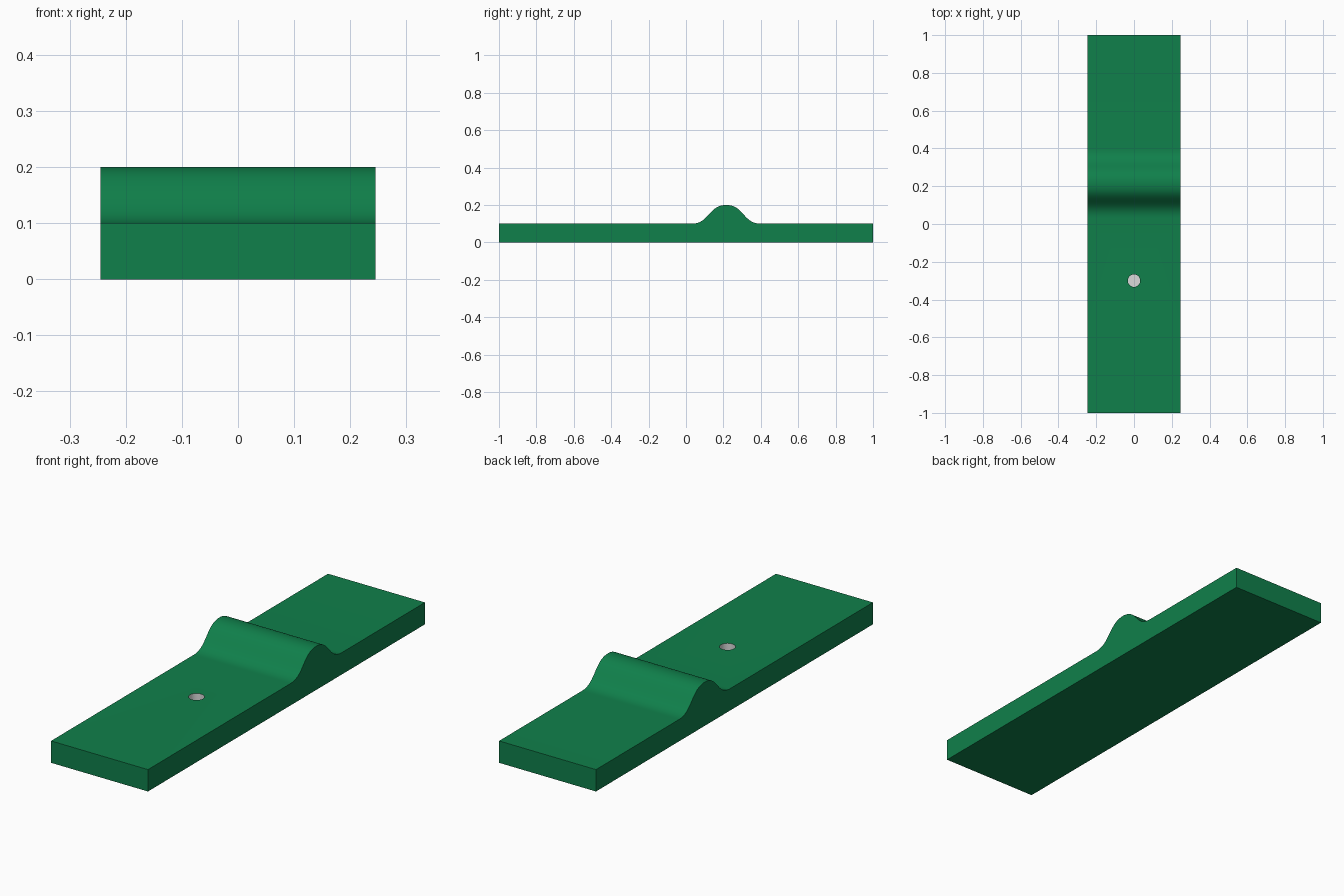
import bpy, bmesh, math

if "Cube" in bpy.data.objects:
    bpy.data.objects.remove(bpy.data.objects["Cube"])

W = 0.245              # half width
TOP, CREST = 0.1, 0.2  # deck height and hump height
HUMP_Y, HUMP_R = 0.215, 0.185
HOLE_Y, HOLE_R, HOLE_DEPTH = -0.3, 0.033, 0.08


def material(name, rgb):
    m = bpy.data.materials.new(name)
    m.diffuse_color = (*rgb, 1)
    m.use_nodes = True
    m.node_tree.nodes["Principled BSDF"].inputs["Base Color"].default_value = m.diffuse_color
    return m


def finish(bm, name, mat):
    bmesh.ops.recalc_face_normals(bm, faces=bm.faces)
    me = bpy.data.meshes.new(name)
    bm.to_mesh(me)
    bm.free()
    me.materials.append(mat)
    ob = bpy.data.objects.new(name, me)
    bpy.context.collection.objects.link(ob)
    bpy.context.view_layer.objects.active = ob
    ob.select_set(True)
    bpy.ops.object.shade_smooth_by_angle(angle=math.radians(30))
    ob.select_set(False)
    return ob


def bezier(t, a, b, c, d):
    s = 1 - t
    return a*s**3 + 3*b*s*s*t + 3*c*s*t*t + d*t**3


def ring(bm, z, n=32):
    return [bm.verts.new((HOLE_R*math.cos(2*math.pi*i/n),
                          HOLE_Y + HOLE_R*math.sin(2*math.pi*i/n), z)) for i in range(n)]


green = material("green turf", (0.005, 0.215, 0.07))
grey = material("light grey", (0.7, 0.7, 0.7))

# Hump profile: an S curve up to the crest, mirrored down the far side
rise = []
for i in range(25):
    t = i / 24
    rise.append((bezier(t, HUMP_R, 0.09, 0.095, 0), bezier(t, TOP, TOP, CREST, CREST)))
hump = [(HUMP_Y - d, z) for d, z in rise] + [(HUMP_Y + d, z) for d, z in rise[-2::-1]]
profile = [(-1, 0), (-1, TOP)] + hump + [(1, TOP), (1, 0)]

# Ramp deck: profile swept across the width, with a round opening in the front deck
bm = bmesh.new()
left = [bm.verts.new((-W, y, z)) for y, z in profile]
right = [bm.verts.new((W, y, z)) for y, z in profile]
bm.faces.new(left)
bm.faces.new(right[::-1])
n = len(profile)
for i in range(n):
    if i != 1:
        j = (i + 1) % n
        bm.faces.new((left[i], left[j], right[j], right[i]))
corners = [left[1], left[2], right[2], right[1]]
edges = []
for loop in (corners, ring(bm, TOP)):
    for a, b in zip(loop, loop[1:] + loop[:1]):
        edges.append(bm.edges.get((a, b)) or bm.edges.new((a, b)))
bmesh.ops.triangle_fill(bm, edges=edges, use_beauty=True, normal=(0, 0, 1))
finish(bm, "ramp_deck", green)

# Hole cup: inner wall and floor, facing inward
bm = bmesh.new()
hi, lo = ring(bm, TOP), ring(bm, TOP - HOLE_DEPTH)
k = len(hi)
for i in range(k):
    j = (i + 1) % k
    bm.faces.new((hi[i], hi[j], lo[j], lo[i]))
bm.faces.new(lo)
bmesh.ops.recalc_face_normals(bm, faces=bm.faces)
me_floor = [f for f in bm.faces if len(f.verts) == k][0]
cup = finish(bm, "hole_cup", grey)
if cup.data.polygons[k].normal.z < 0:
    cup.data.flip_normals()
